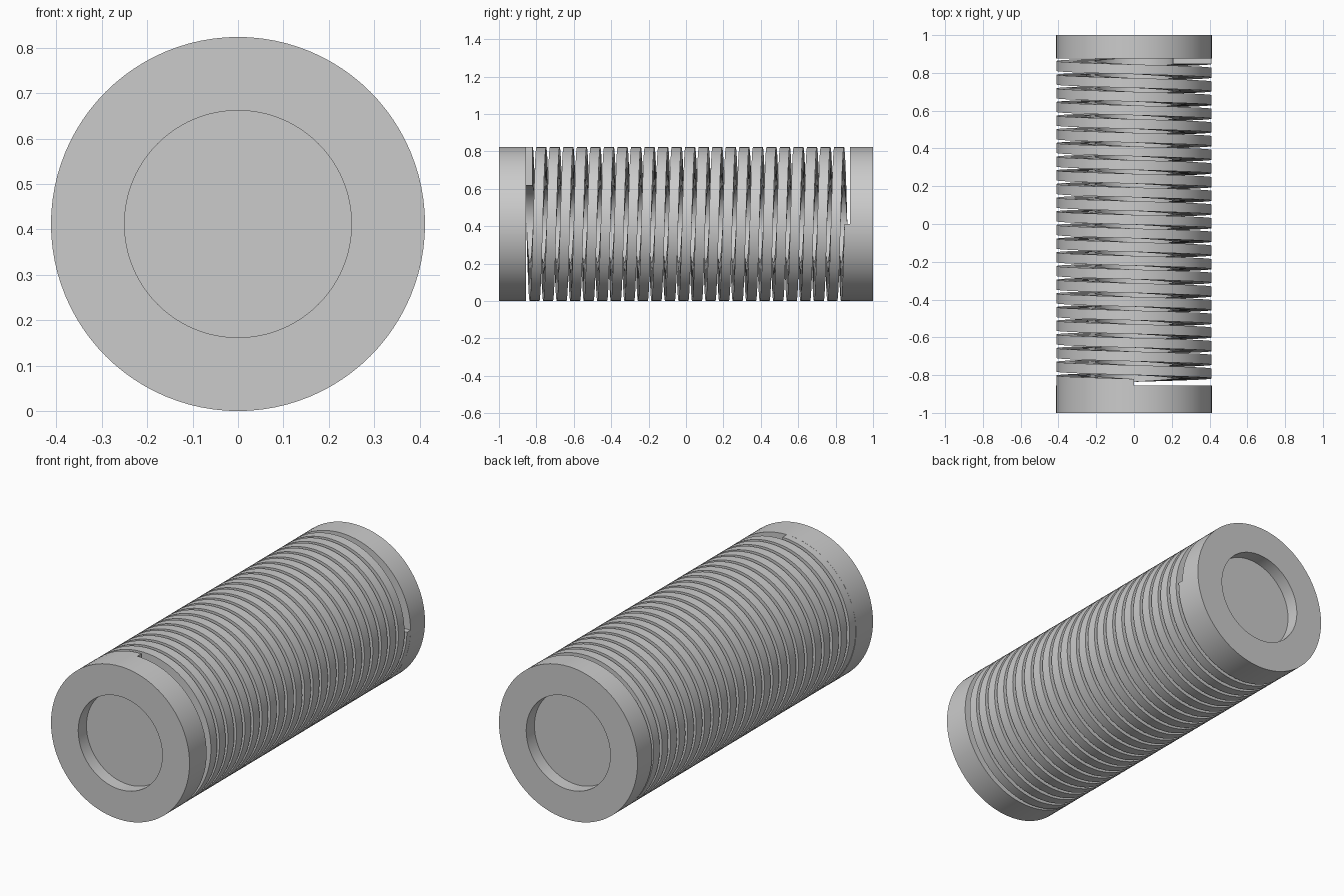
import bpy, bmesh, math

cube = bpy.data.objects.get("Cube")
if cube:
    bpy.data.objects.remove(cube)

RADIUS = 0.412
INNER = 0.207
RECESS = 0.25
SEGMENTS = 96

steel = bpy.data.materials.new("plain_grey")
steel.use_nodes = True
grey = (0.6, 0.6, 0.6, 1)
steel.diffuse_color = grey
steel.node_tree.nodes["Principled BSDF"].inputs["Base Color"].default_value = grey


def ring_point(radius, angle, y):
    return (radius * math.cos(angle), y, RADIUS + radius * math.sin(angle))


def finish(name, bm):
    bmesh.ops.recalc_face_normals(bm, faces=bm.faces)
    mesh = bpy.data.meshes.new(name)
    bm.to_mesh(mesh)
    bm.free()
    mesh.materials.append(steel)
    obj = bpy.data.objects.new(name, mesh)
    bpy.context.collection.objects.link(obj)
    bpy.ops.object.select_all(action='DESELECT')
    obj.select_set(True)
    bpy.context.view_layer.objects.active = obj
    bpy.ops.object.shade_smooth_by_angle(angle=math.radians(30))


def bridge(bm, a, b):
    for i in range(len(a)):
        j = (i + 1) % len(a)
        bm.faces.new((a[i], a[j], b[j], b[i]))


def collar(name, inside_y, outside_y, floor_y):
    """Solid end disc with a round recess in its outer face."""
    bm = bmesh.new()
    profile = [(RADIUS, inside_y), (RADIUS, outside_y),
               (RECESS, outside_y), (RECESS, floor_y)]
    rings = [[bm.verts.new(ring_point(r, math.tau * i / SEGMENTS, y))
              for i in range(SEGMENTS)] for r, y in profile]
    for a, b in zip(rings, rings[1:]):
        bridge(bm, a, b)
    bm.faces.new(rings[0])
    bm.faces.new(rings[-1])
    finish(name, bm)


def coil(name, start_y, end_y, turns, width):
    """Flat rectangular bar wound around the y axis from the top."""
    bm = bmesh.new()
    steps = int(turns * SEGMENTS)
    outer = RADIUS - 0.0005
    sections = []
    for i in range(steps + 1):
        t = i / steps
        angle = math.pi / 2 + math.tau * turns * t
        y = start_y + (end_y - start_y) * t
        corners = [(INNER, -1), (outer, -1), (outer, 1), (INNER, 1)]
        sections.append([bm.verts.new(ring_point(r, angle, y + s * width / 2))
                         for r, s in corners])
    for a, b in zip(sections, sections[1:]):
        bridge(bm, a, b)
    bm.faces.new(sections[0])
    bm.faces.new(sections[-1])
    finish(name, bm)


collar("front_collar", -0.855, -1, -0.93)
collar("back_collar", 0.877, 1, 0.93)
coil("spring_coil", -0.846, 0.873, 23.75, 0.052)
